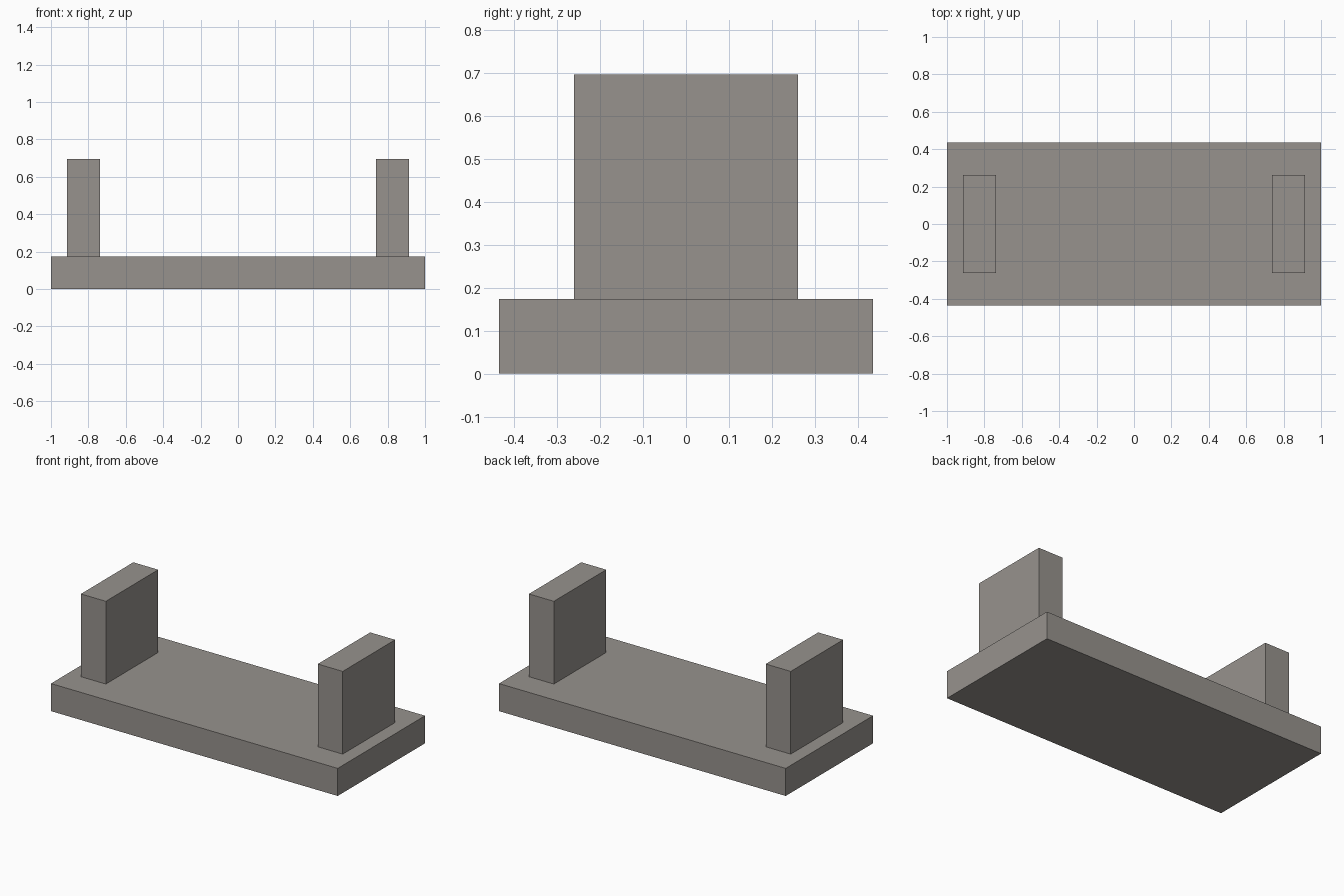
import bpy

if "Cube" in bpy.data.objects:
    bpy.data.objects.remove(bpy.data.objects["Cube"])

U = 2 / 23  # module: the base is 23 x 10 x 2 modules

# Warm dark grey for all parts
grey = bpy.data.materials.new("warm_grey")
grey.diffuse_color = (0.31, 0.29, 0.27, 1)
grey.use_nodes = True
grey.node_tree.nodes["Principled BSDF"].inputs["Base Color"].default_value = grey.diffuse_color


def box(name, size, centre):
    bpy.ops.mesh.primitive_cube_add(size=1, location=centre)
    obj = bpy.context.object
    obj.name = name
    obj.scale = size
    bpy.ops.object.transform_apply(location=False, rotation=False, scale=True)
    obj.data.materials.append(grey)
    return obj


# Flat base slab
box("base_slab", (23 * U, 10 * U, 2 * U), (0, 0, U))

# Upright plates standing near each end
for side, label in ((-1, "left"), (1, "right")):
    box(f"{label}_upright", (2 * U, 6 * U, 6 * U), (side * 9.5 * U, 0, 5 * U))
